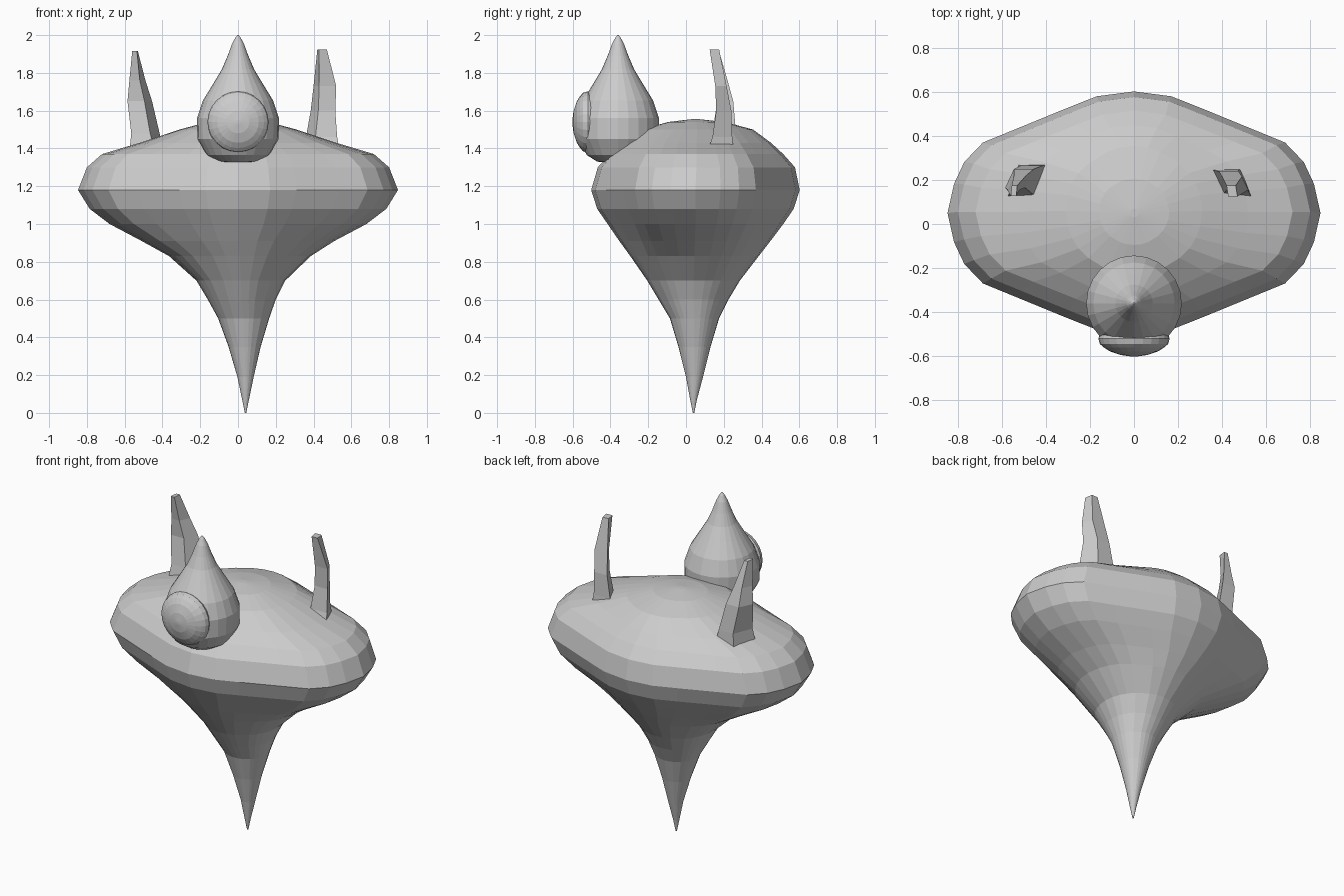
import bpy, bmesh
from math import sin, cos, pi, sqrt


def loft(name, rings):
    """Skin a stack of equal-length point rings; single-sided caps at both ends."""
    bm = bmesh.new()
    rows = [[bm.verts.new(p) for p in r] for r in rings]
    n = len(rows[0])
    for a, b in zip(rows, rows[1:]):
        for i in range(n):
            j = (i + 1) % n
            bm.faces.new((a[i], a[j], b[j], b[i]))
    bm.faces.new(rows[0][::-1])
    bm.faces.new(rows[-1])
    bmesh.ops.recalc_face_normals(bm, faces=bm.faces)
    me = bpy.data.meshes.new(name)
    bm.to_mesh(me)
    bm.free()
    ob = bpy.data.objects.new(name, me)
    bpy.context.collection.objects.link(ob)
    return ob


# Body: rounded-diamond plan on top, blending to a round spike below
quad = [(1, 0), (.965, .24), (.91, .42), (.81, .58), (.635, .69), (.365, .86), (.2, .96)]
plan = (quad + [(0, 1)] + [(-x, y) for x, y in quad[:0:-1]]
        + [(-x, -y) for x, y in quad] + [(0, -1)] + [(x, -y) for x, y in quad[:0:-1]])


def body_ring(z, cx, hx, cy, hy, k):
    pts = []
    for x, y in plan:
        r = sqrt(x * x + y * y)
        s = k + (1 - k) / r
        pts.append((cx + hx * x * s, cy + hy * y * s, z))
    return pts


body_levels = [
    (0, .04, .004, .04, .004, 0),
    (.07, .04, .018, .04, .018, 0),
    (.19, .04, .043, .045, .045, 0),
    (.35, .035, .085, .045, .085, 0),
    (.5, .03, .135, .045, .13, 0),
    (.6, .02, .18, .04, .185, 0),
    (.7, .015, .235, .04, .245, 0),
    (.83, .01, .375, .045, .34, .3),
    (.91, 0, .51, .047, .4, .7),
    (1.0, 0, .68, .05, .465, 1),
    (1.08, 0, .785, .05, .52, 1),
    (1.18, 0, .847, .05, .552, 1),
    (1.3, 0, .80, .055, .522, 1),
    (1.37, 0, .72, .055, .46, 1),
    (1.43, 0, .52, .055, .395, .8),
    (1.5, 0, .31, .06, .295, .2),
    (1.54, 0, .16, .055, .15, 0),
    (1.555, 0, .02, .05, .02, 0),
]
loft("body", [body_ring(*l) for l in body_levels])

# Head: teardrop of revolution
head_profile = [(.03, 1.325), (.11, 1.33), (.165, 1.365), (.215, 1.45), (.217, 1.56),
                (.185, 1.655), (.13, 1.745), (.085, 1.82), (.055, 1.89),
                (.033, 1.95), (.015, 1.985), (.004, 2.0)]
N = 24
loft("head", [[(r * cos(2 * pi * i / N), -.36 + r * sin(2 * pi * i / N), z)
               for i in range(N)] for r, z in head_profile])

# Face: domed button with a rounded rim, facing -y
face_profile = [(.12, -.46), (.152, -.495), (.162, -.52), (.155, -.545), (.138, -.56),
                (.11, -.578), (.06, -.595), (.01, -.602)]
loft("face_disc", [[(r * cos(2 * pi * i / N), y, 1.54 + r * sin(2 * pi * i / N))
                    for i in range(N)] for r, y in face_profile])


# Horns: bent four-sided blades; (z, outer x, inner x, front y, back y, skew)
def horn(name, side, levels):
    loft(name, [[(side * o, f, z), (side * (i + s), f, z),
                 (side * i, b, z), (side * (o - s), b, z)]
                for z, o, i, f, b, s in levels])


horn("left_horn", -1, [
    (1.38, .575, .39, .12, .27, .05),
    (1.48, .565, .415, .14, .265, .05),
    (1.65, .585, .455, .165, .25, .04),
    (1.76, .575, .49, .155, .22, .03),
    (1.915, .56, .53, .127, .175, .005)])
horn("right_horn", 1, [
    (1.40, .535, .345, .12, .25, .05),
    (1.46, .525, .36, .14, .245, .05),
    (1.6, .515, .385, .16, .24, .04),
    (1.73, .52, .40, .155, .215, .03),
    (1.925, .47, .42, .125, .175, .008)])
